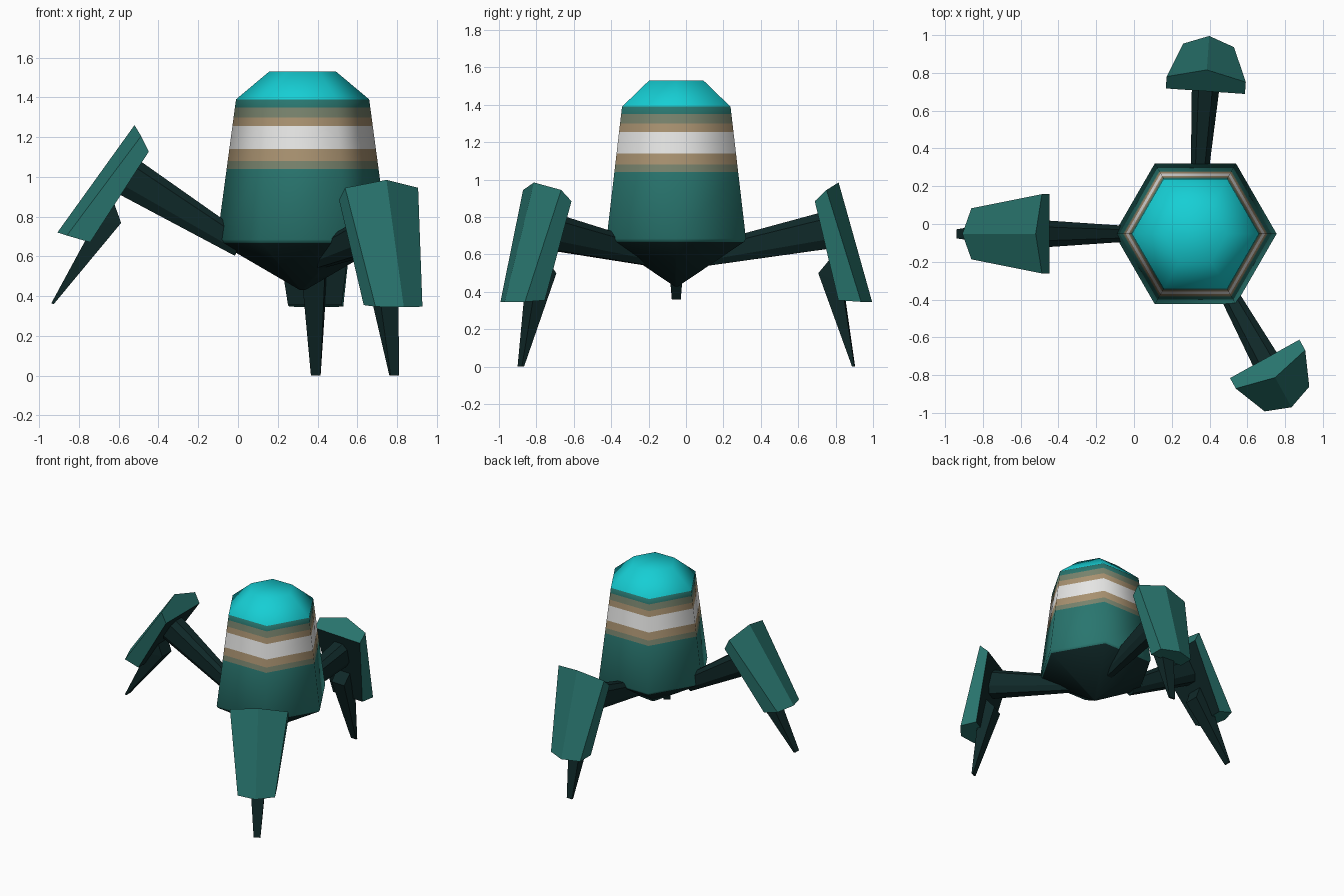
import bpy, bmesh, math
from mathutils import Matrix, Vector

if "Cube" in bpy.data.objects:
    bpy.data.objects.remove(bpy.data.objects["Cube"])


def material(name, rgb):
    m = bpy.data.materials.new(name)
    m.diffuse_color = (*rgb, 1)
    m.use_nodes = True
    m.node_tree.nodes["Principled BSDF"].inputs["Base Color"].default_value = m.diffuse_color
    return m


TEAL = material("teal", (0.022, 0.18, 0.158))
DARK = material("dark_teal", (0.005, 0.022, 0.022))
CYAN = material("cyan", (0.008, 0.62, 0.66))
WHITE = material("white", (0.80, 0.80, 0.79))
TAN = material("tan", (0.40, 0.29, 0.165))
OLIVE = material("olive_tan", (0.19, 0.23, 0.155))


def loft(name, sections, mats, band_mats=None):
    """Skin closed sections of equal point count and cap both ends."""
    bm = bmesh.new()
    rings = [[bm.verts.new(p) for p in s] for s in sections]
    n = len(rings[0])
    for k, (a, b) in enumerate(zip(rings, rings[1:])):
        for i in range(n):
            j = (i + 1) % n
            f = bm.faces.new((a[i], a[j], b[j], b[i]))
            f.material_index = band_mats[k] if band_mats else 0
    first, last = bm.faces.new(rings[0]), bm.faces.new(rings[-1])
    if band_mats:
        first.material_index, last.material_index = band_mats[0], band_mats[-1]
    bmesh.ops.recalc_face_normals(bm, faces=bm.faces)
    me = bpy.data.meshes.new(name)
    bm.to_mesh(me)
    bm.free()
    for m in mats:
        me.materials.append(m)
    ob = bpy.data.objects.new(name, me)
    bpy.context.collection.objects.link(ob)
    return ob


CENTRE = Vector((0.325, -0.052, 0))


# Hexagonal body: each entry is height, radius and material of the band above
def body_radius(z):
    return 0.43 + (z - 0.685) * (0.335 - 0.43) / (1.39 - 0.685)


bands = [(0.43, 0.012, 1), (0.668, 0.42, 0), (0.685, 0.43, 0)]
bands += [(z, body_radius(z), m) for z, m in
          ((1.04, 5), (1.08, 4), (1.14, 3), (1.255, 4), (1.30, 5), (1.35, 0), (1.39, 2))]
bands += [(1.53, 0.168, 2)]
hexes = [[(r * math.cos(i * math.pi / 3), r * math.sin(i * math.pi / 3), z) for i in range(6)]
         for z, r, _ in bands]
body = loft("body", hexes, [TEAL, DARK, CYAN, WHITE, TAN, OLIVE], [b[2] for b in bands[:-1]])
body.location = CENTRE
bpy.context.view_layer.objects.active = body
body.select_set(True)
bpy.ops.object.shade_smooth_by_angle(angle=math.radians(62))
body.select_set(False)


# Leg parts in a local frame: x outward, y sideways, z up
def arm_section(r_top, z_top, r_low, z_low, w):
    top, low = Vector((r_top, 0, z_top)), Vector((r_low, 0, z_low))
    return [low.lerp(top, t) + Vector((0, s * w, 0)) for t, s in
            ((0, -0.55), (0.25, -1), (0.8, -1), (1, -0.5),
             (1, 0.5), (0.8, 1), (0.25, 1), (0, 0.55))]


def plate_section(inner, edge, ridge, w):
    return [(inner[0], -w, inner[1]), (edge[0], -w, edge[1]), (ridge[0], 0, ridge[1]),
            (edge[0], w, edge[1]), (inner[0], w, inner[1])]


def shin_section(r_in, z_in, r_out, z_out, w):
    return [(r_in, -w, z_in), (r_out, -w, z_out), (r_out, w, z_out), (r_in, w, z_in)]


def leg(side, azimuth, lift=None):
    parts = [
        loft(side + "_leg_arm",
             [arm_section(0.17, 0.66, 0.17, 0.54, 0.038),
              arm_section(0.78, 0.825, 0.825, 0.632, 0.074)], [DARK]),
        loft(side + "_leg_plate",
             [plate_section((0.757, 0.885), (0.82, 0.945), (0.87, 0.985), 0.21),
              plate_section((0.878, 0.355), (1.0, 0.347), (1.05, 0.345), 0.135)], [TEAL, DARK]),
        loft(side + "_leg_shin",
             [shin_section(0.944, 0, 0.957, 0, 0.024),
              shin_section(0.765, 0.50, 0.89, 0.45, 0.058),
              shin_section(0.83, 0.578, 0.88, 0.58, 0.06)], [DARK]),
    ]
    # The plate is dark on the side that faces the body
    for f in parts[1].data.polygons:
        if f.normal.x < -0.7:
            f.material_index = 1
    m = Matrix.Translation(CENTRE) @ Matrix.Rotation(math.radians(azimuth), 4, 'Z')
    if lift:
        angle, dx, dz = lift
        m = m @ Matrix.Translation((dx, 0, dz)) @ Matrix.Rotation(-math.radians(angle), 4, 'Y')
    for p in parts:
        p.matrix_world = m


leg("back", 86)
leg("front", -61)
leg("raised", 180, (20, 0.365, 0.037))  # lifted mid-step
